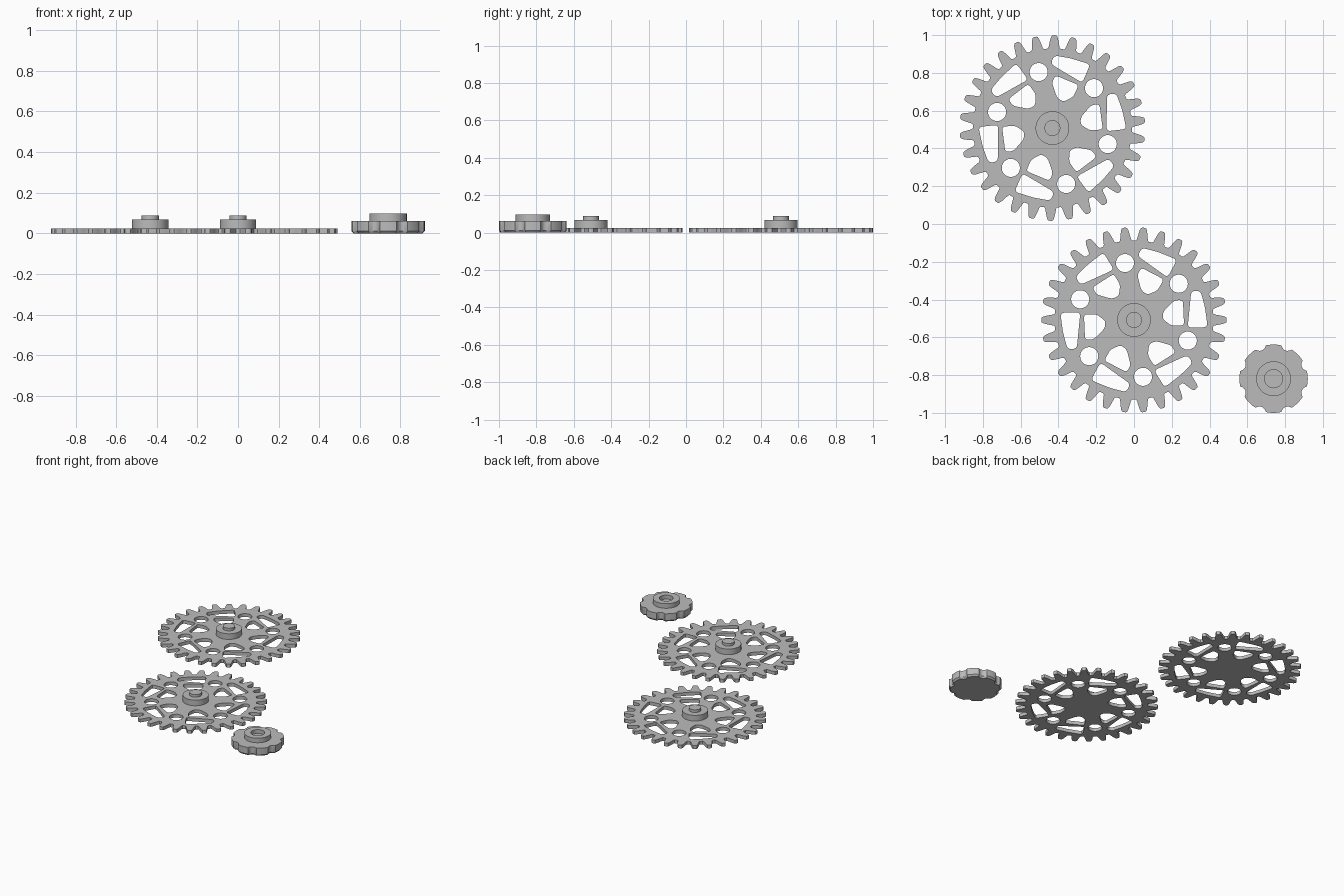
import bpy, bmesh, math
from mathutils import Vector

if "Cube" in bpy.data.objects:
    bpy.data.objects.remove(bpy.data.objects["Cube"])

grey = bpy.data.materials.new("plain grey")
grey.diffuse_color = (0.5, 0.5, 0.5, 1)
grey.use_nodes = True
grey.node_tree.nodes["Principled BSDF"].inputs["Base Color"].default_value = grey.diffuse_color


def polar(r, deg):
    a = math.radians(deg)
    return (r * math.cos(a), r * math.sin(a))


def turn(pts, deg):
    c, s = math.cos(math.radians(deg)), math.sin(math.radians(deg))
    return [(x * c - y * s, x * s + y * c) for x, y in pts]


def circle(r, n=48, cx=0, cy=0):
    return [(cx + r * math.cos(math.tau * i / n), cy + r * math.sin(math.tau * i / n))
            for i in range(n)]


def rounded(corners, r=0.022, steps=4):
    """Replace each corner by a small curve."""
    out = []
    pts = [Vector(p) for p in corners]
    for i, p in enumerate(pts):
        a, b = pts[i - 1] - p, pts[(i + 1) % len(pts)] - p
        s = p + a.normalized() * min(r, a.length * 0.48)
        e = p + b.normalized() * min(r, b.length * 0.48)
        for k in range(steps + 1):
            t = k / steps
            out.append(tuple(s * (1 - t) ** 2 + p * 2 * t * (1 - t) + e * t * t))
    return out


def finish(ob):
    ob.data.materials.clear()
    ob.data.materials.append(grey)
    bpy.ops.object.select_all(action='DESELECT')
    ob.select_set(True)
    bpy.context.view_layer.objects.active = ob
    bpy.ops.object.shade_smooth_by_angle(angle=math.radians(30))


def loft(name, sections, loc):
    """Bridge (outline, height) sections and cap both ends."""
    bm = bmesh.new()
    rings = [[bm.verts.new((x, y, z)) for x, y in pts] for pts, z in sections]
    n = len(rings[0])
    for lo, hi in zip(rings, rings[1:]):
        for i in range(n):
            j = (i + 1) % n
            bm.faces.new((lo[i], lo[j], hi[j], hi[i]))
    bm.faces.new(rings[0][::-1])
    bm.faces.new(rings[-1])
    bmesh.ops.recalc_face_normals(bm, faces=bm.faces)
    me = bpy.data.meshes.new(name)
    bm.to_mesh(me)
    bm.free()
    ob = bpy.data.objects.new(name, me)
    bpy.context.collection.objects.link(ob)
    ob.location = loc
    finish(ob)


def plate(name, outlines, thickness, loc):
    """Flat plate: first outline is the rim, the others are holes."""
    cu = bpy.data.curves.new(name, 'CURVE')
    cu.dimensions = '2D'
    cu.fill_mode = 'BOTH'
    cu.extrude = thickness / 2
    for pts in outlines:
        sp = cu.splines.new('POLY')
        sp.points.add(len(pts) - 1)
        for p, (x, y) in zip(sp.points, pts):
            p.co = (x, y, 0, 1)
        sp.use_cyclic_u = True
    ob = bpy.data.objects.new(name, cu)
    bpy.context.collection.objects.link(ob)
    ob.location = (loc[0], loc[1], thickness / 2)
    bpy.ops.object.select_all(action='DESELECT')
    ob.select_set(True)
    bpy.context.view_layer.objects.active = ob
    bpy.ops.object.convert(target='MESH')
    ob = bpy.context.view_layer.objects.active
    bm = bmesh.new()
    bm.from_mesh(ob.data)
    bmesh.ops.remove_doubles(bm, verts=bm.verts, dist=1e-5)
    bmesh.ops.recalc_face_normals(bm, faces=bm.faces)
    bm.to_mesh(ob.data)
    bm.free()
    finish(ob)


# Gear rim: 30 teeth with tapered flanks and rounded valleys
TEETH = 30
tooth = [(0.421, -4.7), (0.428, -3.9), (0.456, -3.0), (0.477, -2.3), (0.488, -1.6),
         (0.491, -0.8), (0.491, 0.8), (0.488, 1.6), (0.477, 2.3), (0.456, 3.0),
         (0.428, 3.9), (0.421, 4.7)]
rim = [polar(r, a + 360 / TEETH * i) for i in range(TEETH) for r, a in tooth]

# Openings repeated six times round the gear
slot = rounded([(0.303, 0.153), (0.352, 0.155), (0.376, 0.066), (0.390, -0.038), (0.284, -0.041)])
window = rounded([(0.215, 0.104), (0.259, 0.105), (0.265, -0.029), (0.198, -0.030),
                  (0.150, 0.006), (0.155, 0.045)], 0.018)
hole = circle(0.048, 32, *polar(0.305, 39))
openings = [turn(p, 60 * i) for i in range(6) for p in (slot, window, hole)]

for label, x, y, spin in (("rear", -0.432, 0.508, 4.8), ("front", 0.0, -0.508, 0.0)):
    plate(label + "_gear", [turn(p, spin) for p in [rim] + openings], 0.025, (x, y))
    # Stepped hub with a peg
    loft(label + "_hub", [(circle(0.089), 0.015), (circle(0.089), 0.068),
                          (circle(0.042), 0.068), (circle(0.042), 0.088)], (x, y, 0))

# Scalloped knob: eight lobes, chamfered underside
lobe = []
for i in range(8):
    lobe += [polar(0.181, 45 * i + a) for a in (-13, -9, -4.5, 0, 4.5, 9, 13)]
    lobe += [polar(r, 45 * i + a) for r, a in
             ((0.171, 15.5), (0.164, 19), (0.162, 22.5), (0.164, 26), (0.171, 29.5))]
small = [(x * 0.94, y * 0.94) for x, y in lobe]
spot = (0.739, -0.819, 0)
loft("knob", [(small, 0), (lobe, 0.012), (lobe, 0.062)], spot)

# Collar with a round socket on top of the knob
loft("knob_collar", [(circle(0.092), 0.055), (circle(0.092), 0.097),
                     (circle(0.048), 0.097), (circle(0.048), 0.067)], spot)
